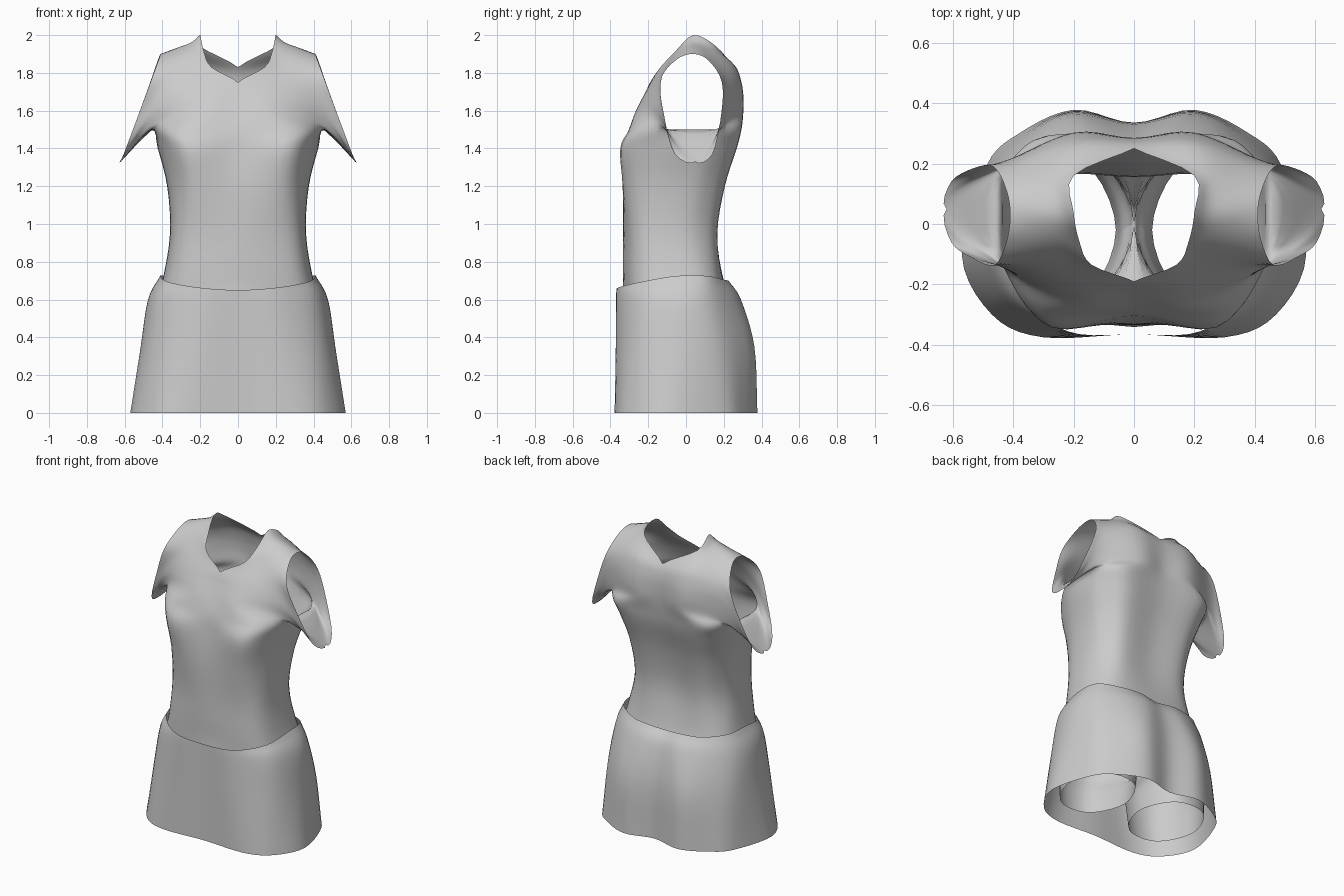
import bpy, bmesh
from math import sin, cos, radians
from mathutils import Vector

if "Cube" in bpy.data.objects:
    bpy.data.objects.remove(bpy.data.objects["Cube"])


def spline(pts, n, before=None, after=None):
    """Catmull-Rom through pts, n steps per span, with optional outer neighbours."""
    p = [Vector(q) for q in pts]
    a = Vector(before) if before is not None else 2 * p[0] - p[1]
    b = Vector(after) if after is not None else 2 * p[-1] - p[-2]
    p = [a] + p + [b]
    out = []
    for i in range(1, len(p) - 2):
        p0, p1, p2, p3 = p[i - 1:i + 3]
        for k in range(n):
            t = k / n
            out.append(0.5 * (2 * p1 + (p2 - p0) * t + (2 * p0 - 5 * p1 + 4 * p2 - p3) * t * t
                              + (3 * p1 - p0 - 3 * p2 + p3) * t ** 3))
    out.append(p[-2])
    return out


def flip(p):
    return (-p[0], p[1], p[2])


def add_grid(bm, rows):
    grid = [[bm.verts.new((max(v.x, 0), v.y, v.z)) for v in r] for r in rows]
    for a, b in zip(grid, grid[1:]):
        for i in range(len(a) - 1):
            bm.faces.new((a[i], a[i + 1], b[i + 1], b[i]))


def finish(bm, name):
    bmesh.ops.remove_doubles(bm, verts=bm.verts, dist=0.0005)
    bmesh.ops.recalc_face_normals(bm, faces=bm.faces)
    me = bpy.data.meshes.new(name)
    bm.to_mesh(me)
    bm.free()
    for f in me.polygons:
        f.use_smooth = True
    ob = bpy.data.objects.new(name, me)
    bpy.context.collection.objects.link(ob)
    m = ob.modifiers.new("Mirror", 'MIRROR')
    m.use_clip = True
    m.merge_threshold = 0.001
    return ob


# Shorts legs: z, centre x, radius x, radius y
front, back = [], []
for z, cx, rx, ry in [(0.05, .275, .215, .26), (.2, .265, .225, .27)]:
    for rows, s in ((front, -1), (back, 1)):
        rows.append([(cx - rx * cos(radians(a)), -.02 + s * ry * sin(radians(a)), z)
                     for a in (0, 60, 120, 180)])

# Crotch row
front.append([(0, 0, .27), (.14, -.26, .33), (.38, -.24, .33), (.475, -.03, .33)])
back.append([(0, 0, .27), (.14, .24, .33), (.38, .21, .33), (.475, -.03, .33)])

# Torso: z, half width, side y, front y, back y, bust push, shoulder blade push
for z, w, ys, yf, yb, bust, blade in [
        (.5, .455, -.03, -.31, .25, 0, .02),
        (.7, .40, -.03, -.333, .20, 0, .01),
        (.95, .36, -.06, -.333, .155, 0, .03),
        (1.2, .375, -.02, -.33, .19, -.03, .035),
        (1.4, .425, .02, -.31, .25, -.07, .04),
        (1.5, .46, .05, -.295, .27, -.035, .045)]:
    for rows, y, push in ((front, yf, bust), (back, yb, blade)):
        row = [(w * sin(radians(t)) ** .8, ys + (y - ys) * cos(radians(t)) ** .6, z)
               for t in (0, 35, 65)]
        row[1] = (row[1][0], row[1][1] + push, z)
        rows.append(row + [(w, ys, z)])

# Chest, neck edge and sleeve (each row runs from the centre or neck to the cuff)
shoulder = [(.2, .04, 2.0), (.25, .04, 1.96), (.33, .04, 1.93), (.41, .04, 1.9)]
front += [
    [(0, -.26, 1.59), (.2, -.26, 1.59), (.42, -.15, 1.55), (.62, .05, 1.33)],
    [(0, -.22, 1.68), (.2, -.22, 1.67), (.42, -.15, 1.62), (.605, -.06, 1.37)],
    [(0, -.19, 1.75), (.2, -.18, 1.74), (.38, -.15, 1.7), (.53, -.115, 1.57)],
    [(.14, -.135, 1.83), (.22, -.12, 1.82), (.35, -.12, 1.8), (.46, -.135, 1.76)],
    [(.18, -.06, 1.91), (.24, -.05, 1.91), (.33, -.05, 1.89), (.42, -.05, 1.87)],
    shoulder]
back += [
    [(0, .28, 1.58), (.2, .3, 1.58), (.42, .2, 1.53), (.62, .05, 1.33)],
    [(0, .285, 1.66), (.2, .302, 1.66), (.42, .21, 1.62), (.605, .14, 1.37)],
    [(0, .28, 1.75), (.2, .29, 1.75), (.4, .215, 1.72), (.53, .185, 1.57)],
    [(0, .25, 1.83), (.2, .255, 1.84), (.36, .2, 1.81), (.465, .19, 1.75)],
    [(.2, .16, 1.94), (.25, .155, 1.915), (.34, .13, 1.89), (.425, .12, 1.865)],
    shoulder]


def same(a, b):
    return (Vector(a) - Vector(b)).length < 1e-4


def panel(bm, rows, other):
    fine = []
    for r, o in zip(rows, other):
        before = after = None
        if r is not o:
            if same(r[0], o[0]):
                before = o[1]
            elif r[0][0] == 0:
                before = flip(r[1])
            if same(r[-1], o[-1]):
                after = o[-2]
        fine.append((spline(r, 5, before, after), spline(o, 5)))
    cols = [spline([f[0][i] for f in fine], 4, after=fine[-2][1][i])
            for i in range(len(fine[0][0]))]
    add_grid(bm, list(zip(*cols)))


# Top with built-in shorts
bm = bmesh.new()
panel(bm, front, back)
panel(bm, back, front)
finish(bm, "top_and_shorts")

# Skirt: half rings from front centre round to back centre
waist = [(0, -.365, .65), (.22, -.355, .665), (.375, -.23, .695), (.41, -.05, .725),
         (.39, .11, .725), (.26, .2, .705), (.13, .225, .7), (0, .215, .69)]
levels = [
    (.6, [(0, -.365), (.22, -.36), (.41, -.25), (.475, -.05),
          (.44, .12), (.3, .24), (.15, .29), (0, .275)]),
    (.35, [(0, -.365), (.25, -.365), (.44, -.27), (.515, -.07),
           (.47, .16), (.33, .3), (.19, .362), (0, .33)]),
    (0, [(0, -.365), (.3, -.375), (.47, -.3), (.57, -.1),
         (.49, .19), (.38, .3), (.2, .378), (0, .335)])]
rings = [waist] + [[(x, y, z) for x, y in pts] for z, pts in levels]
fine = [spline(r, 5, flip(r[1]), flip(r[-2])) for r in rings]
bm = bmesh.new()
add_grid(bm, list(zip(*[spline(c, 5) for c in zip(*fine)])))
finish(bm, "skirt")
